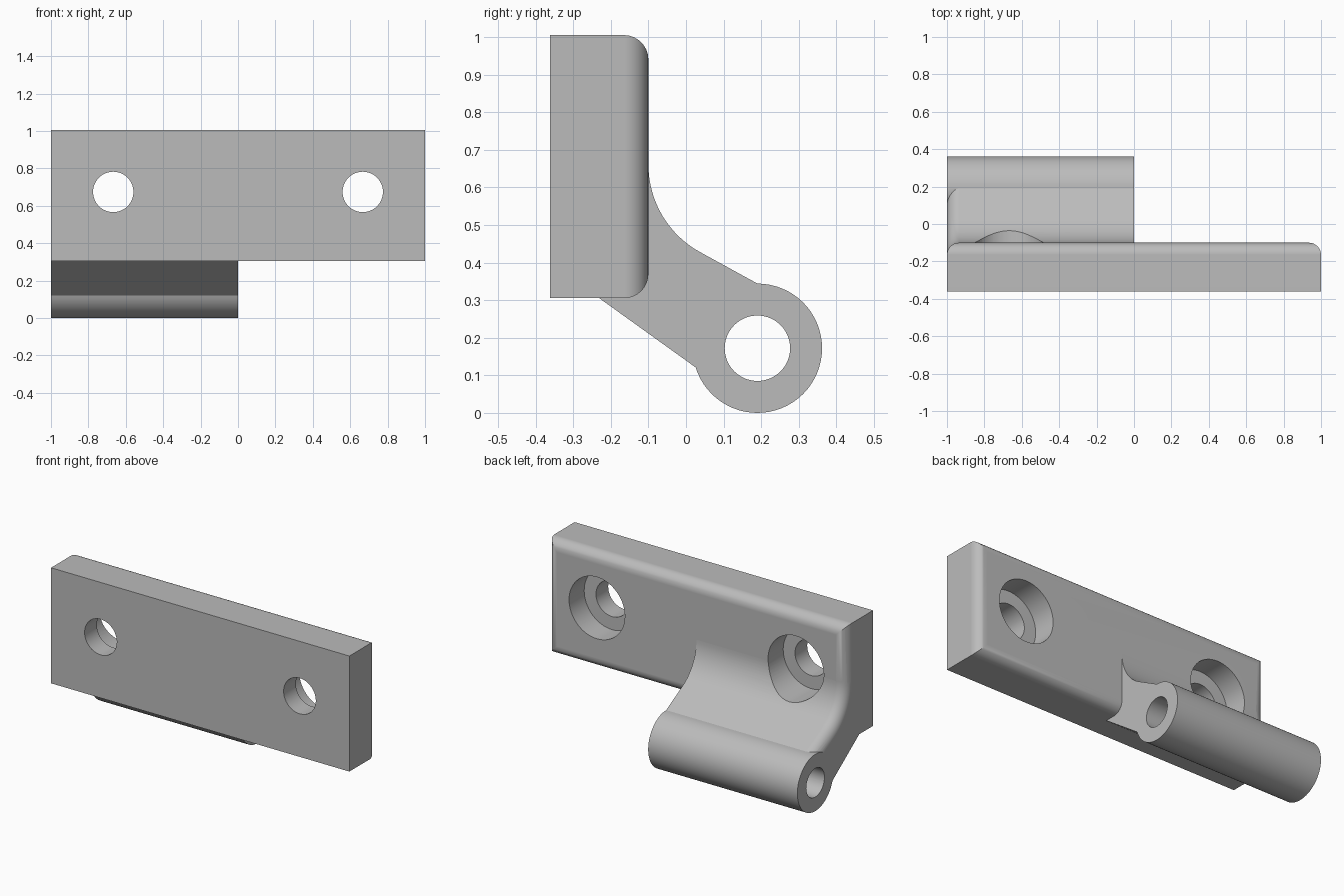
import bpy, bmesh, math
from mathutils import Matrix, Vector

cube = bpy.data.objects.get("Cube")
if cube:
    bpy.data.objects.remove(cube, do_unlink=True)

BACK, ROUND = -0.10, 0.065
grey = bpy.data.materials.new("plain grey")
grey.use_nodes = True
colour = (0.5, 0.5, 0.5, 1)
grey.diffuse_color = colour
grey.node_tree.nodes["Principled BSDF"].inputs["Base Color"].default_value = colour


def finish(bm, name):
    bmesh.ops.recalc_face_normals(bm, faces=bm.faces)
    mesh = bpy.data.meshes.new(name)
    bm.to_mesh(mesh)
    bm.free()
    mesh.materials.append(grey)
    obj = bpy.data.objects.new(name, mesh)
    bpy.context.collection.objects.link(obj)
    return obj


def round_edges(bm, edges):
    bmesh.ops.bevel(bm, geom=edges, offset=ROUND, segments=8, profile=0.5,
                    affect='EDGES', clamp_overlap=False)


def cylinder(name, radius, start, end):
    start, end = Vector(start), Vector(end)
    axis = end - start
    turn = axis.to_track_quat('Z', 'Y').to_matrix().to_4x4()
    bm = bmesh.new()
    bmesh.ops.create_cone(bm, cap_ends=True, segments=64, radius1=radius,
                          radius2=radius, depth=axis.length,
                          matrix=Matrix.Translation((start + end) / 2) @ turn)
    return finish(bm, name)


def combine(target, tool, operation):
    mod = target.modifiers.new(tool.name, 'BOOLEAN')
    mod.operation, mod.solver, mod.object = operation, 'EXACT', tool
    bpy.context.view_layer.objects.active = target
    bpy.ops.object.modifier_apply(modifier=mod.name)
    bpy.data.objects.remove(tool, do_unlink=True)


# Mounting plate, rounded around its rear face
bm = bmesh.new()
bmesh.ops.create_cube(bm, size=1)
bmesh.ops.scale(bm, vec=(2, 0.262, 0.7), verts=bm.verts)
bmesh.ops.translate(bm, vec=(0, BACK - 0.131, 0.655), verts=bm.verts)
round_edges(bm, [e for e in bm.edges if all(v.co.y > BACK - 0.01 for v in e.verts)])
plate = finish(bm, "hinge_leaf")

# Arm: curved fillet leading from the plate down to the barrel
R, TOP = 0.265, 0.66
sweep = [math.radians(62 * i / 16) for i in range(17)]
upper = [(BACK + R - R * math.cos(a), TOP - R * math.sin(a)) for a in sweep]
upper.append((0.19, 0.344))
lower = [(0.19, 0.172), (0.027, 0.12), (-0.25, 0.319), (-0.25, TOP)]
bm = bmesh.new()
face = bm.faces.new([bm.verts.new((-1, y, z)) for y, z in upper + lower])
face.normal_update()
end_verts = list(face.verts)
bmesh.ops.solidify  # keeps the end ring as the x = -1 side of the extrusion
ring = bmesh.ops.extrude_face_region(bm, geom=[face], use_keep_orig=True)
moved = [g for g in ring["geom"] if isinstance(g, bmesh.types.BMVert)]
bmesh.ops.translate(bm, vec=(1, 0, 0), verts=moved)
bmesh.ops.recalc_face_normals(bm, faces=bm.faces)
crest = set(end_verts[:len(upper)])
round_edges(bm, [e for e in bm.edges if all(v in crest for v in e.verts)])
combine(plate, finish(bm, "arm"), 'UNION')

# Barrel and its pin hole
combine(plate, cylinder("barrel", 0.172, (-1, 0.19, 0.172), (0, 0.19, 0.172)), 'UNION')
combine(plate, cylinder("pin_hole", 0.087, (-1.1, 0.19, 0.172), (0.1, 0.19, 0.172)), 'DIFFERENCE')

# Screw holes with counterbores sunk from the rear
for x in (-0.667, 0.667):
    combine(plate, cylinder("screw_hole", 0.108, (x, -0.5, 0.674), (x, 0.2, 0.674)), 'DIFFERENCE')
    combine(plate, cylinder("counterbore", 0.187, (x, -0.245, 0.674), (x, 0.2, 0.674)), 'DIFFERENCE')

# Smooth rounds, crisp edges, even flats
bpy.ops.object.select_all(action='DESELECT')
plate.select_set(True)
bpy.context.view_layer.objects.active = plate
bpy.ops.object.shade_smooth_by_angle(angle=math.radians(25))
even = plate.modifiers.new("even_normals", 'WEIGHTED_NORMAL')
even.keep_sharp = True
